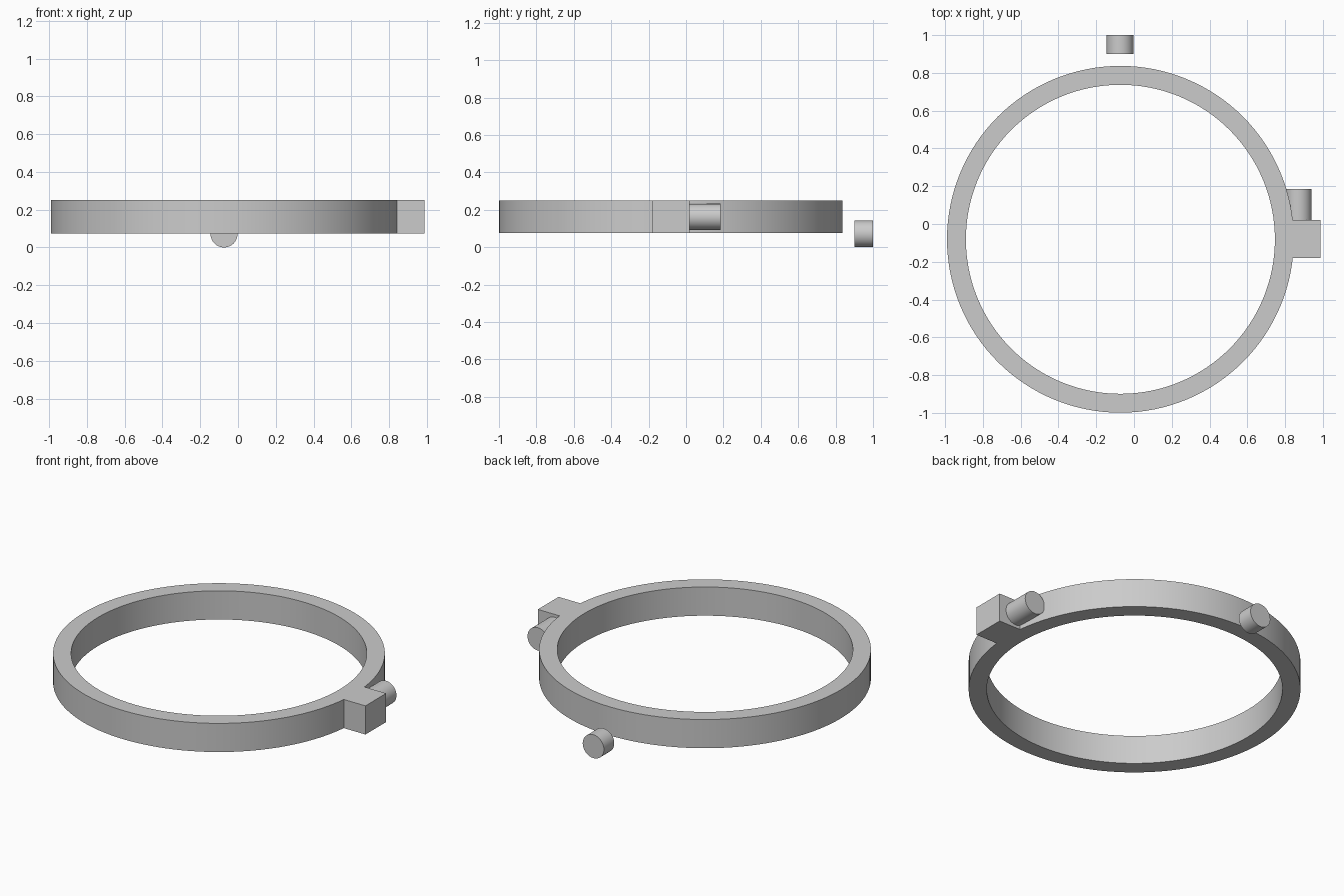
import bpy
import bmesh
from math import radians
from mathutils import Matrix, Vector

cube = bpy.data.objects.get("Cube")
if cube:
    bpy.data.objects.remove(cube, do_unlink=True)

grey = bpy.data.materials.new("plain grey")
grey.use_nodes = True
grey.diffuse_color = (0.6, 0.6, 0.6, 1)
grey.node_tree.nodes["Principled BSDF"].inputs["Base Color"].default_value = (0.6, 0.6, 0.6, 1)

CENTRE = Vector((-0.072, -0.081, 0))
BOTTOM, TOP = 0.075, 0.25


def finish(name, bm, smooth=True):
    bmesh.ops.recalc_face_normals(bm, faces=bm.faces)
    mesh = bpy.data.meshes.new(name)
    bm.to_mesh(mesh)
    bm.free()
    mesh.materials.append(grey)
    obj = bpy.data.objects.new(name, mesh)
    bpy.context.collection.objects.link(obj)
    if smooth:
        bpy.ops.object.select_all(action="DESELECT")
        obj.select_set(True)
        bpy.context.view_layer.objects.active = obj
        bpy.ops.object.shade_smooth_by_angle(angle=radians(30))
    return obj


def peg(name, x, z, y0, y1, radius):
    # Round peg lying along y
    bm = bmesh.new()
    place = Matrix.Translation((x, (y0 + y1) / 2, z)) @ Matrix.Rotation(radians(90), 4, "X")
    bmesh.ops.create_cone(bm, cap_ends=True, segments=48, radius1=radius,
                          radius2=radius, depth=y1 - y0, matrix=place)
    finish(name, bm)


# Ring: rectangular section spun around its centre
bm = bmesh.new()
section = [bm.verts.new(CENTRE + Vector((r, 0, z)))
           for r, z in ((0.818, BOTTOM), (0.918, BOTTOM), (0.918, TOP), (0.818, TOP))]
edges = [bm.edges.new((section[i], section[(i + 1) % 4])) for i in range(4)]
bmesh.ops.spin(bm, geom=section + edges, cent=CENTRE, axis=(0, 0, 1),
               angle=radians(360), steps=128, use_merge=True)
bmesh.ops.remove_doubles(bm, verts=bm.verts, dist=0.0001)
finish("ring", bm)

# Block on the left side of the ring, its inner end sunk into the band
bm = bmesh.new()
size = Matrix.Diagonal((0.207, 0.2, TOP - BOTTOM, 1))
bmesh.ops.create_cube(bm, size=1, matrix=Matrix.Translation((0.8835, -0.08, (TOP + BOTTOM) / 2)) @ size)
finish("side_block", bm, smooth=False)

# Peg on the block, and the separate peg behind the ring
peg("block_peg", 0.871, 0.1625, 0.0, 0.185, 0.07)
peg("rear_peg", -0.074, 0.0715, 0.9, 1.0, 0.0715)
